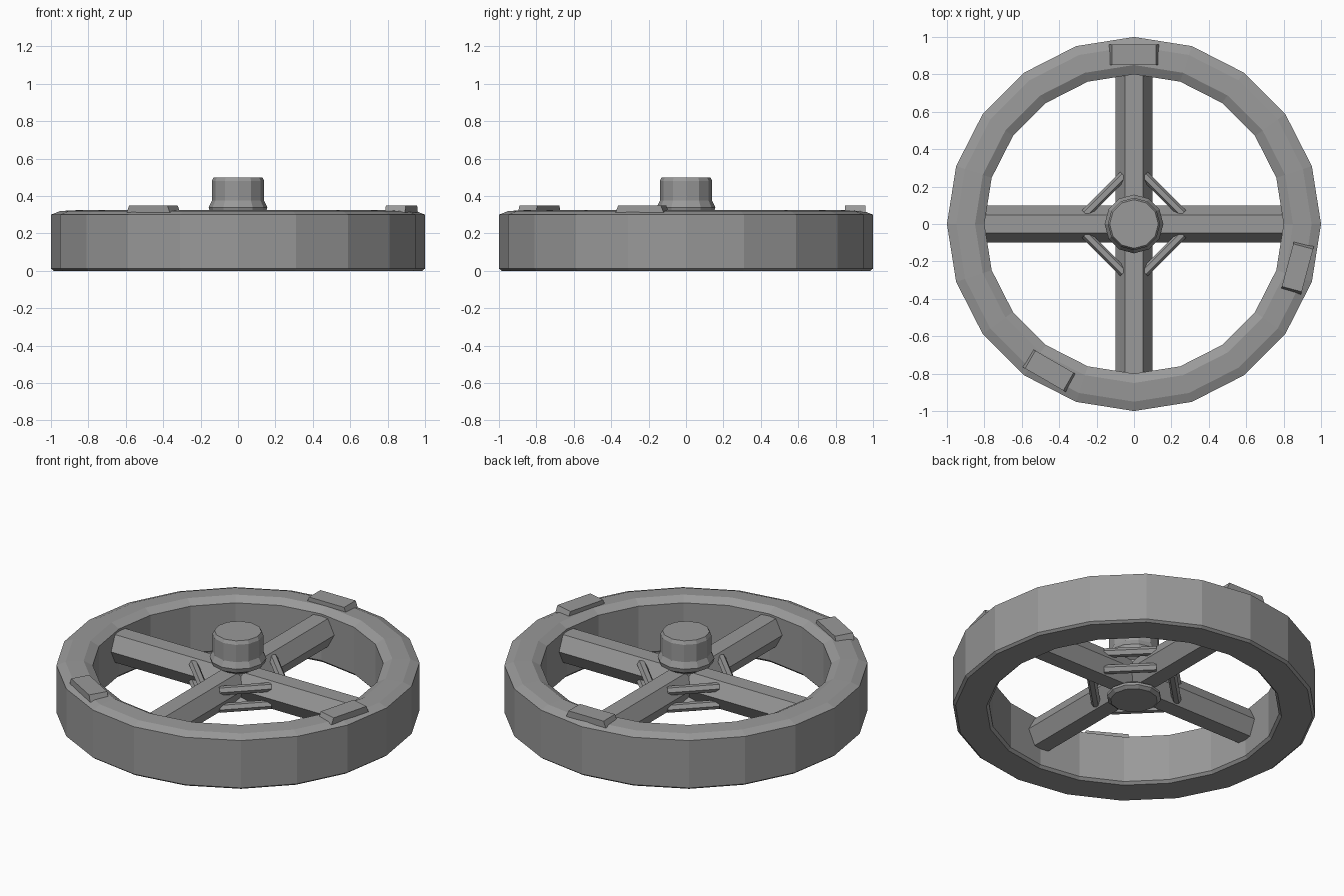
import bpy
import bmesh
from math import sin, cos, pi, radians
from mathutils import Vector, Matrix

cube = bpy.data.objects.get("Cube")
if cube:
    bpy.data.objects.remove(cube, do_unlink=True)

grey = bpy.data.materials.new("plain grey")
grey.use_nodes = True
colour = (0.32, 0.32, 0.32, 1)
grey.diffuse_color = colour
grey.node_tree.nodes["Principled BSDF"].inputs["Base Color"].default_value = colour


def finish(name, bm):
    bmesh.ops.recalc_face_normals(bm, faces=bm.faces)
    mesh = bpy.data.meshes.new(name)
    bm.to_mesh(mesh)
    bm.free()
    mesh.materials.append(grey)
    obj = bpy.data.objects.new(name, mesh)
    bpy.context.collection.objects.link(obj)
    return obj


def lathe(name, profile, sides, closed):
    """Revolve (radius, height) points about z; open profiles get end caps."""
    bm = bmesh.new()
    rings = [[bm.verts.new((r * cos(2 * pi * i / sides), r * sin(2 * pi * i / sides), z))
              for i in range(sides)] for r, z in profile]
    pairs = list(zip(rings, rings[1:]))
    if closed:
        pairs.append((rings[-1], rings[0]))
    else:
        bm.faces.new(rings[0])
        bm.faces.new(rings[-1])
    for a, b in pairs:
        for i in range(sides):
            j = (i + 1) % sides
            bm.faces.new((a[i], a[j], b[j], b[i]))
    return finish(name, bm)


def hex_bar(name, start, end, radius):
    """Six-sided bar with a flat top between two points."""
    start, end = Vector(start), Vector(end)
    up = Vector((0, 0, 1))
    side = up.cross(end - start).normalized()
    bm = bmesh.new()
    rings = [[bm.verts.new(p + radius * (cos(k * pi / 3) * side + sin(k * pi / 3) * up))
              for k in range(6)] for p in (start, end)]
    for ring in rings:
        bm.faces.new(ring)
    for k in range(6):
        j = (k + 1) % 6
        bm.faces.new((rings[0][k], rings[0][j], rings[1][j], rings[1][k]))
    return finish(name, bm)


# Rim with softened upper and lower edges
lathe("rim", [(1, 0.012), (1, 0.3), (0.95, 0.32), (0.85, 0.325), (0.8, 0.298),
              (0.8, 0.015), (0.815, 0), (0.985, 0)], 20, True)

# Central hub: lower flange, waist, collar and shaft
lathe("hub", [(0.13, 0.07), (0.15, 0.085), (0.15, 0.1), (0.09, 0.14), (0.09, 0.28),
              (0.15, 0.315), (0.157, 0.34), (0.14, 0.375), (0.14, 0.48), (0.13, 0.5)],
      12, False)

# Four spokes and, between each pair, an upper and a lower diagonal brace
for n in range(4):
    turn = Matrix.Rotation(n * pi / 2, 3, "Z")
    hex_bar(f"spoke_{n + 1}", turn @ Vector((0, 0, 0.2)), turn @ Vector((0.804, 0, 0.2)), 0.098)
    for level, z in (("upper", 0.25), ("lower", 0.145)):
        hex_bar(f"{level}_brace_{n + 1}", turn @ Vector((0.26, 0.055, z)),
                turn @ Vector((0.055, 0.26, z)), 0.026)

# Tapered tabs on top of the rim
for n, angle in enumerate((90, -15, -120)):
    bm = bmesh.new()
    bmesh.ops.create_cube(bm, size=1)
    for v in bm.verts:
        half = 0.118 if v.co.z > 0 else 0.133
        v.co = (0.905 + v.co.x * 0.11, half * (1 if v.co.y > 0 else -1),
                0.35 if v.co.z > 0 else 0.312)
    bmesh.ops.rotate(bm, verts=bm.verts, matrix=Matrix.Rotation(radians(angle), 3, "Z"))
    finish(f"rim_tab_{n + 1}", bm)
